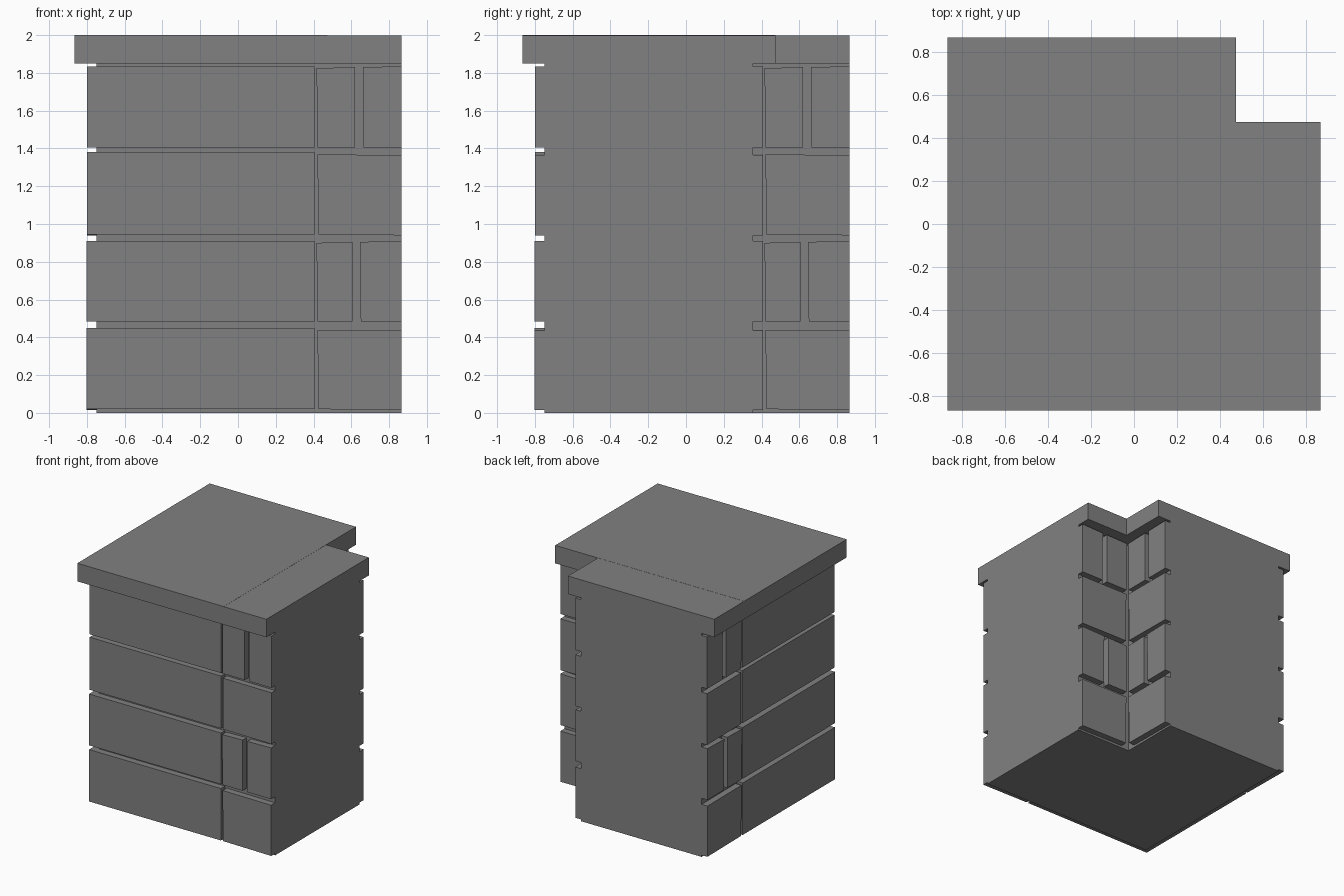
import bpy
import bmesh

cube = bpy.data.objects.get("Cube")
if cube:
    bpy.data.objects.remove(cube, do_unlink=True)

stone = bpy.data.materials.new("stone_grey")
stone.use_nodes = True
GREY = (0.22, 0.22, 0.22, 1)
stone.diffuse_color = GREY
stone.node_tree.nodes["Principled BSDF"].inputs["Base Color"].default_value = GREY


def solid(name, lower, upper):
    """Closed solid between two matching outlines."""
    bm = bmesh.new()
    a = [bm.verts.new(p) for p in lower]
    b = [bm.verts.new(p) for p in upper]
    bm.faces.new(a)
    bm.faces.new(b)
    n = len(a)
    for i in range(n):
        j = (i + 1) % n
        bm.faces.new((a[i], a[j], b[j], b[i]))
    bmesh.ops.recalc_face_normals(bm, faces=bm.faces)
    mesh = bpy.data.meshes.new(name)
    bm.to_mesh(mesh)
    bm.free()
    mesh.materials.append(stone)
    obj = bpy.data.objects.new(name, mesh)
    bpy.context.collection.objects.link(obj)
    return obj


def prism(name, outline, z0, z1):
    return solid(name, [(x, y, z0) for x, y in outline], [(x, y, z1) for x, y in outline])


def ell(lo, hi, inner):
    """L outline, symmetric about the diagonal, open towards +x +y."""
    return [(lo, lo), (hi, lo), (hi, inner), (inner, inner), (inner, hi), (lo, hi)]


def brick(name, start, end, back, face, swap):
    """Slightly irregular brick; start and end are (u, bottom, top)."""
    (u0, b0, t0), (u1, b1, t1) = start, end
    quad = [(u0, b0), (u1, b1), (u1, t1), (u0 - 0.004, t0)]

    def place(d):
        return [(d, u, z) if swap else (u, d, z) for u, z in quad]
    return solid(name, place(back), place(face))


OUT, CORE, INNER, FACE = 0.866, -0.75, 0.355, 0.408

# Mortar core and cap slabs
prism("mortar_core", ell(CORE, OUT, INNER), 0, 1.85)
CAP = 0.475
prism("cap_corner", [(-OUT, -OUT), (CAP, -OUT), (CAP, CAP), (-OUT, CAP)], 1.85, 2)
prism("cap_right", [(CAP, -OUT), (OUT, -OUT), (OUT, CAP), (CAP, CAP)], 1.85, 1.999)
prism("cap_back", [(-OUT, CAP), (CAP, CAP), (CAP, OUT), (-OUT, OUT)], 1.85, 1.999)

# Courses: bottom, top, outer face, joint position of a split course
courses = [(0.02, 0.45, -0.803, None), (0.485, 0.91, -0.803, 0.605),
           (0.945, 1.38, -0.80, None), (1.405, 1.835, -0.80, 0.62)]

for row, (z0, z1, outer, joint) in enumerate(courses, 1):
    # Long stone wrapping the outer corner
    wrap = [(outer, outer), (0.405, outer), (0.405, CORE), (CORE, CORE),
            (CORE, 0.405), (outer, 0.405)]
    prism(f"corner_stone_{row}", wrap, z0, z1)

    # Short bricks on the outer walls and in the inner corner
    for side, back, face in (("outer", CORE, outer), ("inner", INNER, FACE)):
        for swap in (False, True):
            tag = f"{side}_{'side' if swap else 'front'}_{row}"
            if joint:
                brick(f"narrow_brick_{tag}", (0.42, z0, z1 - 0.01),
                      (joint, z0, z1 - 0.005), back, face, swap)
                brick(f"end_brick_{tag}", (joint + 0.045, z0, z1 - 0.005),
                      (OUT, z0, z1), back, face, swap)
            else:
                brick(f"end_brick_{tag}", (0.425, z0, z1 - 0.012),
                      (OUT, z0 - 0.005, z1 - 0.015), back, face, swap)
